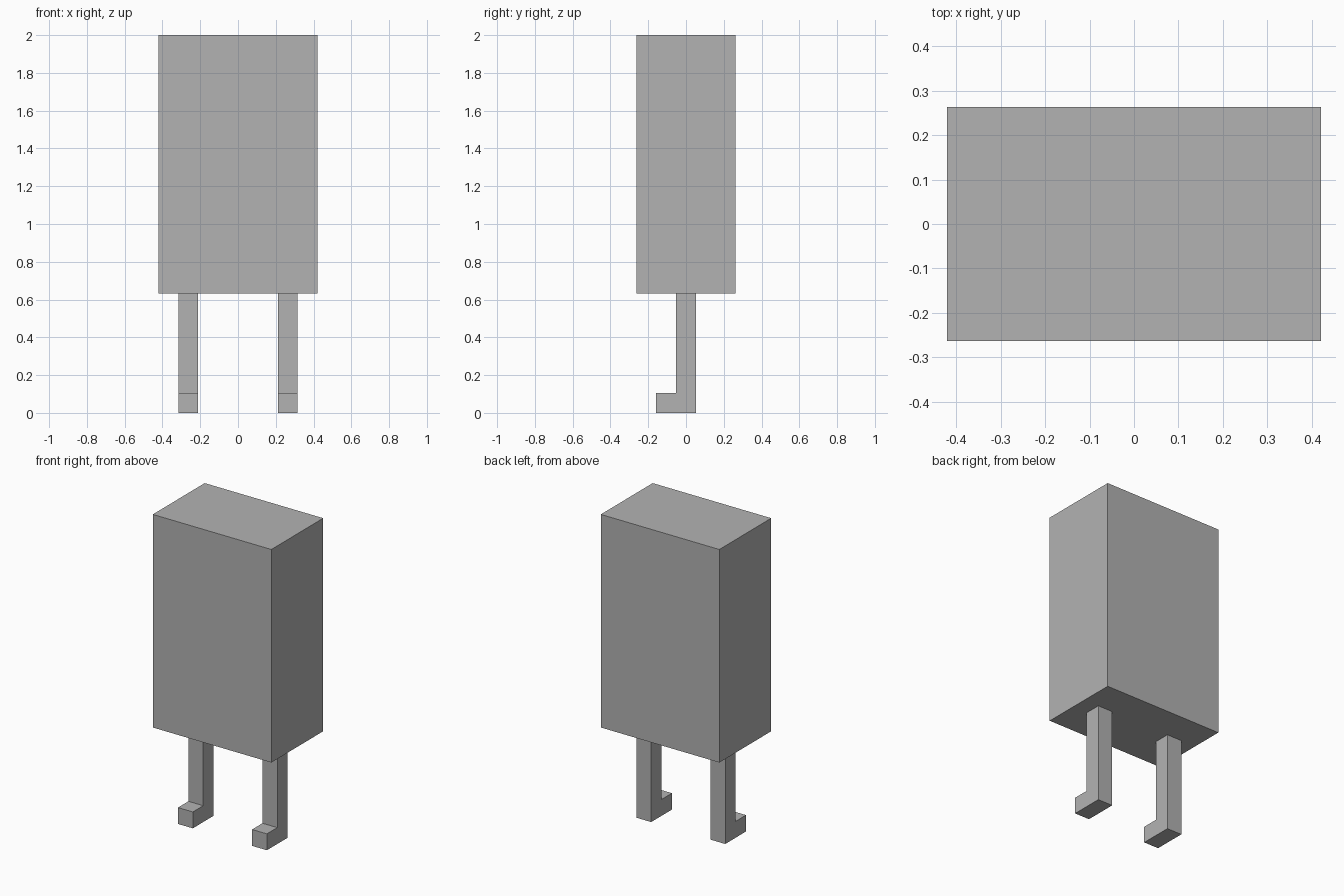
import bpy
import bmesh

cube = bpy.data.objects.get("Cube")
if cube:
    bpy.data.objects.remove(cube, do_unlink=True)

U = 2 / 19  # block unit: the whole model is 19 units tall

grey = bpy.data.materials.new("plain_grey")
grey.use_nodes = True
colour = (0.448, 0.448, 0.448, 1)
grey.diffuse_color = colour
grey.node_tree.nodes["Principled BSDF"].inputs["Base Color"].default_value = colour


def prism(name, profile, x0, x1):
    """Extrude a (y, z) side profile from x0 to x1, all in block units."""
    bm = bmesh.new()
    face = bm.faces.new([bm.verts.new((x0 * U, y * U, z * U)) for y, z in profile])
    ext = bmesh.ops.extrude_face_region(bm, geom=[face])
    moved = [v for v in ext["geom"] if isinstance(v, bmesh.types.BMVert)]
    bmesh.ops.translate(bm, verts=moved, vec=((x1 - x0) * U, 0, 0))
    bmesh.ops.recalc_face_normals(bm, faces=bm.faces)
    mesh = bpy.data.meshes.new(name)
    bm.to_mesh(mesh)
    bm.free()
    mesh.materials.append(grey)
    obj = bpy.data.objects.new(name, mesh)
    bpy.context.collection.objects.link(obj)
    return obj


# Box body
prism("body", [(-2.5, 6), (2.5, 6), (2.5, 19), (-2.5, 19)], -4, 4)

# Legs, each an L shape with the foot pointing forward
leg_profile = [(-1.5, 0), (0.5, 0), (0.5, 6), (-0.5, 6), (-0.5, 1), (-1.5, 1)]
for name, x in (("left_leg", 2.5), ("right_leg", -2.5)):
    prism(name, leg_profile, x - 0.5, x + 0.5)
